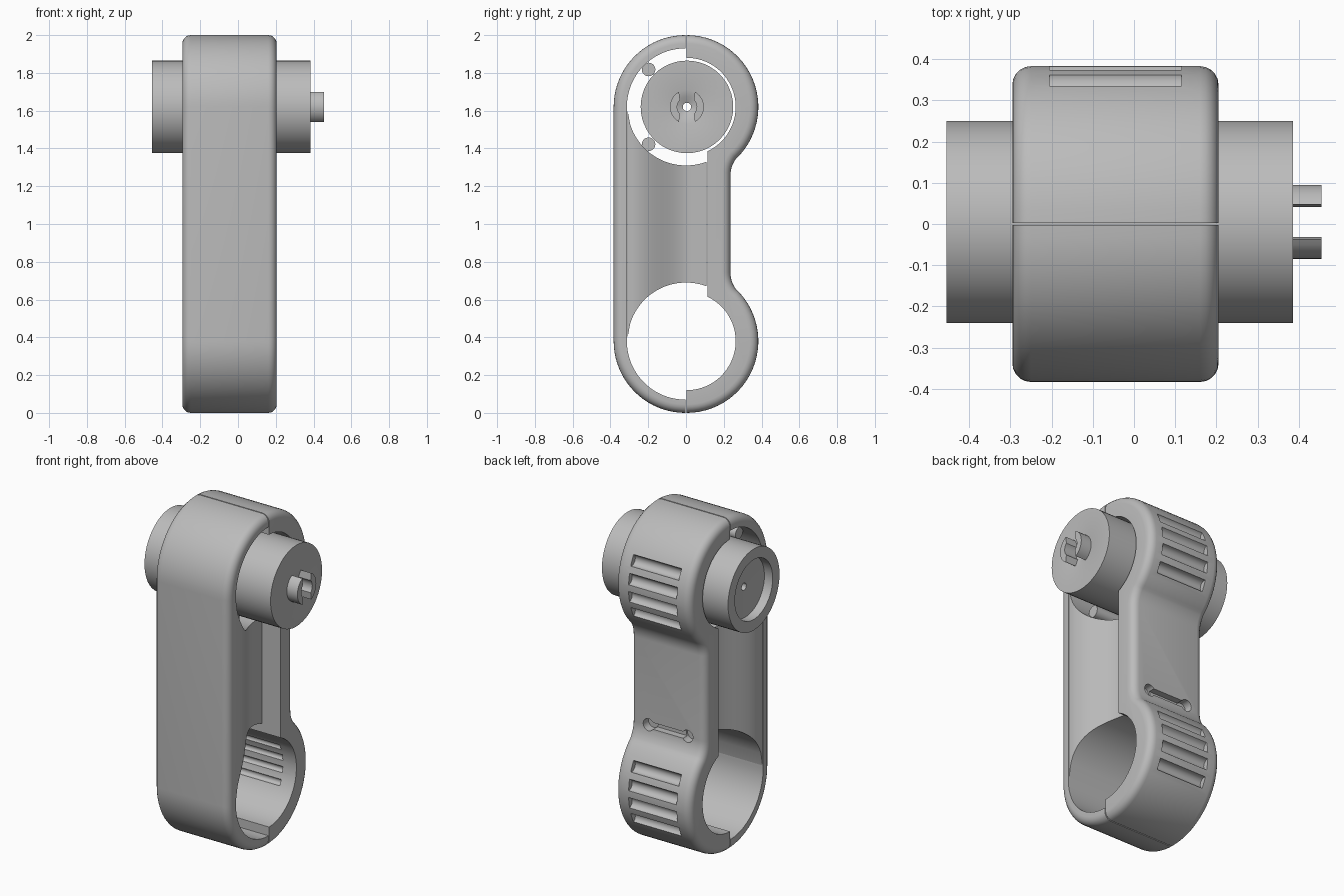
import bpy, bmesh, math
from mathutils import Matrix

if "Cube" in bpy.data.objects:
    bpy.data.objects.remove(bpy.data.objects["Cube"])

X0, X1, XC = -0.295, 0.205, -0.045      # body width along x
ZL, ZU, R = 0.38, 1.62, 0.38            # ring centres and outer radius

grey = bpy.data.materials.new("plain_grey")
grey.diffuse_color = (0.5, 0.5, 0.5, 1)
grey.use_nodes = True
grey.node_tree.nodes["Principled BSDF"].inputs["Base Color"].default_value = grey.diffuse_color


def finish(bm, name, smooth=True):
    bmesh.ops.recalc_face_normals(bm, faces=bm.faces)
    mesh = bpy.data.meshes.new(name)
    bm.to_mesh(mesh)
    bm.free()
    mesh.materials.append(grey)
    ob = bpy.data.objects.new(name, mesh)
    bpy.context.collection.objects.link(ob)
    if smooth:
        shade(ob)
    return ob


def shade(ob):
    bpy.ops.object.select_all(action='DESELECT')
    ob.select_set(True)
    bpy.context.view_layer.objects.active = ob
    bpy.ops.object.shade_smooth_by_angle(angle=math.radians(32))


def arc(cy, cz, r, a0, a1, n):
    """Arc in the yz plane, angles in degrees from +y."""
    out = []
    for i in range(n + 1):
        a = math.radians(a0 + (a1 - a0) * i / n)
        out.append((cy + r * math.cos(a), cz + r * math.sin(a)))
    return out


def prism(bm, outer, inner, x0, x1, bevel=0.0):
    """Extrude a yz outline along x and round the outer edges of both sides."""
    pts = outer + inner
    a = [bm.verts.new((x0, y, z)) for y, z in pts]
    b = [bm.verts.new((x1, y, z)) for y, z in pts]
    bm.faces.new(a)
    bm.faces.new(b[::-1])
    n = len(pts)
    for i in range(n):
        j = (i + 1) % n
        bm.faces.new((a[i], a[j], b[j], b[i]))
    if bevel:
        edges = [bm.edges.get((s[i], s[i + 1])) for s in (a, b) for i in range(len(outer) - 1)]
        bmesh.ops.recalc_face_normals(bm, faces=bm.faces)
        bmesh.ops.bevel(bm, geom=edges, offset=bevel, segments=5, profile=0.5, affect='EDGES')


def rod(bm, x, length, y, z, r, axis='X', seg=20):
    rot = Matrix.Rotation(math.pi / 2, 4, 'Y' if axis == 'X' else 'X')
    bmesh.ops.create_cone(bm, cap_ends=True, segments=seg, radius1=r, radius2=r, depth=length,
                          matrix=Matrix.Translation((x, y, z)) @ rot)


# front shell: thin half stadium
bm = bmesh.new()
outer = arc(-0.003, ZU, R, 90, 180, 20) + arc(-0.003, ZL, R, 180, 270, 20)
inner = arc(-0.003, ZL, 0.31, 270, 180, 20) + arc(-0.003, ZU, 0.31, 180, 90, 20)
prism(bm, outer, inner, X0, X1, 0.045)
finish(bm, "front_shell")

# web between the two holes, narrowing towards the back
bm = bmesh.new()
rows = []
N = 28
for i in range(N + 1):
    y = -0.3095 + (0.108 + 0.3095) * i / N
    h = math.sqrt(0.31 ** 2 - y * y)
    t = min(1, max(0, (y + 0.29) / 0.32))
    w = 0.248 - 0.12 * t * t * (3 - 2 * t)
    rows.append([bm.verts.new((XC + s * w, y, z)) for s, z in
                 ((-1, ZL + h), (1, ZL + h), (1, ZU - h), (-1, ZU - h))])
for p, q in zip(rows, rows[1:]):
    for k in range(4):
        m = (k + 1) % 4
        bm.faces.new((p[k], p[m], q[m], q[k]))
bm.faces.new(rows[0])
bm.faces.new(rows[-1][::-1])
finish(bm, "web")

# back clip: two thick half rings joined by a flat waist
F, WAIST = 0.15, 0.235
dz = math.sqrt((R + F) ** 2 - (WAIST + F) ** 2)
ang = math.degrees(math.atan2(dz, WAIST + F))
half = arc(0.003, ZL, R, -90, ang, 26) + arc(WAIST + F, ZL + dz, F, 180 + ang, 180, 8)[1:]
outer = half + [(y, 2 - z) for y, z in half[::-1]]
lower = arc(0.003, ZL, 0.26, 65, -90, 26)
inner = [(y, 2 - z) for y, z in lower[::-1]] + lower
bm = bmesh.new()
prism(bm, outer, inner, X0, X1, 0.045)
clip = finish(bm, "back_clip", False)

# cutter: grip grooves outside and inside, latch slot in the waist
bm = bmesh.new()
for zc in (ZL, ZU):
    for deg in (-24, -8, 8, 24):
        c, s = math.cos(math.radians(deg)), math.sin(math.radians(deg))
        rod(bm, XC, 0.32, 0.385 * c, zc + 0.385 * s, 0.034, seg=14)
        if zc == ZL:
            rod(bm, XC, 0.32, 0.255 * c, zc + 0.255 * s, 0.02, seg=12)
cutter = finish(bm, "groove_cutter", False)
bm = bmesh.new()
bmesh.ops.create_cube(bm, size=1, matrix=Matrix.Translation((XC, 0.235, 0.75))
                      @ Matrix.Diagonal((0.24, 0.08, 0.04, 1)))
slot = finish(bm, "slot_cutter", False)
cutters = [cutter, slot]
for s in (-1, 1):
    bm = bmesh.new()
    rod(bm, XC + s * 0.13, 0.10, 0.235, 0.75, 0.036, axis='Y')
    cutters.append(finish(bm, "hole_cutter", False))
bpy.context.view_layer.objects.active = clip
for c in cutters:
    mod = clip.modifiers.new("cut", 'BOOLEAN')
    mod.object, mod.operation, mod.solver = c, 'DIFFERENCE', 'EXACT'
    bpy.ops.object.modifier_apply(modifier=mod.name)
    bpy.data.objects.remove(c)
shade(clip)

# plug: turned cylinder with a recess on one end and a bore
bm = bmesh.new()
prof = [(-0.455, 0.18), (-0.455, 0.245), (0.385, 0.245), (0.385, 0.09), (0.375, 0.055),
        (0.36, 0.022), (-0.39, 0.022), (-0.40, 0.18)]
SEG = 48
rings = []
for i in range(SEG):
    a = 2 * math.pi * i / SEG
    rings.append([bm.verts.new((x, 0.005 + r * math.cos(a), ZU + r * math.sin(a))) for x, r in prof])
for i in range(SEG):
    p, q = rings[i], rings[(i + 1) % SEG]
    for k in range(len(prof)):
        m = (k + 1) % len(prof)
        bm.faces.new((p[k], p[m], q[m], q[k]))
finish(bm, "plug")

# two curved drive tabs on the plug end
for name, mid in (("drive_tab_back", 0), ("drive_tab_front", 180)):
    bm = bmesh.new()
    prism(bm, arc(0.005, ZU, 0.09, mid - 62, mid + 62, 12),
          arc(0.005, ZU, 0.052, mid + 45, mid - 45, 10), 0.37, 0.455)
    finish(bm, name)

# small pads that hold the plug in the front shell
for name, deg in (("upper_pad", 135), ("lower_pad", 225)):
    bm = bmesh.new()
    a = math.radians(deg)
    rod(bm, XC, 0.34, 0.28 * math.cos(a), ZU + 0.28 * math.sin(a), 0.036)
    finish(bm, name)
